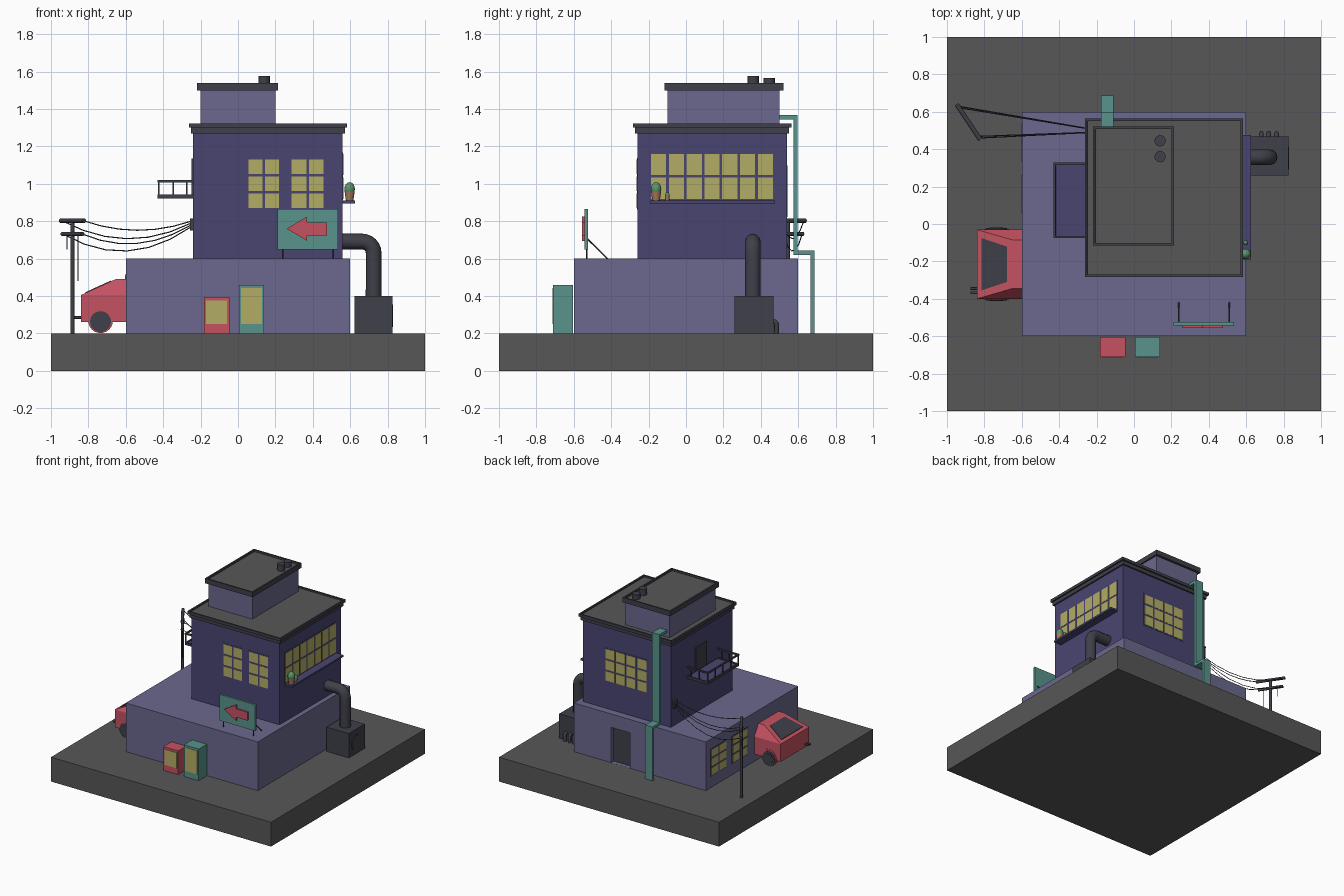
import bpy, bmesh, math
from mathutils import Vector, Matrix

if "Cube" in bpy.data.objects:
    bpy.data.objects.remove(bpy.data.objects["Cube"])

def material(name, rgb):
    m = bpy.data.materials.new(name)
    m.diffuse_color = (*rgb, 1)
    m.use_nodes = True
    m.node_tree.nodes["Principled BSDF"].inputs["Base Color"].default_value = m.diffuse_color
    return m

STONE = material("stone", (.095, .095, .095))
LIGHT = material("light_wall", (.145, .14, .27))
DARK = material("dark_wall", (.066, .06, .165))
METAL = material("dark_metal", (.05, .05, .068))
GLOW = material("yellow_glass", (.45, .42, .13))
TEAL = material("teal", (.1, .29, .26))
RED = material("red", (.56, .085, .12))
CLAY = material("clay", (.38, .19, .1))
GREEN = material("green", (.1, .3, .14))

def finish(name, bm, *mats):
    me = bpy.data.meshes.new(name)
    bmesh.ops.recalc_face_normals(bm, faces=bm.faces)
    bm.to_mesh(me)
    bm.free()
    for m in mats:
        me.materials.append(m)
    ob = bpy.data.objects.new(name, me)
    bpy.context.collection.objects.link(ob)
    return ob

def boxes(name, mat, *bounds):
    """One object made of boxes, each (x0, x1, y0, y1, z0, z1)."""
    bm = bmesh.new()
    for x0, x1, y0, y1, z0, z1 in bounds:
        mx = Matrix.Translation(((x0 + x1) / 2, (y0 + y1) / 2, (z0 + z1) / 2)) @ \
            Matrix.Diagonal((x1 - x0, y1 - y0, z1 - z0, 1))
        bmesh.ops.create_cube(bm, size=1, matrix=mx)
    return finish(name, bm, mat)

def tray(name, b, rim, depth, edge, floor):
    """Slab with a raised rim around a sunken top face."""
    ob = boxes(name, edge, b)
    bm = bmesh.new()
    bm.from_mesh(ob.data)
    top = max(bm.faces, key=lambda f: f.calc_center_median().z)
    bmesh.ops.inset_region(bm, faces=[top], thickness=rim)
    ring = bmesh.ops.inset_region(bm, faces=[top], thickness=.0005)
    for v in top.verts:
        v.co.z -= depth
    top.material_index = 1
    bm.to_mesh(ob.data)
    bm.free()
    ob.data.materials.append(floor)

def cylinder(name, mat, c, r, h, axis='z', r2=None, sides=24):
    bm = bmesh.new()
    rot = {'z': Matrix(), 'x': Matrix.Rotation(math.pi / 2, 4, 'Y'),
           'y': Matrix.Rotation(math.pi / 2, 4, 'X')}[axis]
    bmesh.ops.create_cone(bm, cap_ends=True, segments=sides, radius1=r, radius2=r if r2 is None else r2,
                          depth=h, matrix=Matrix.Translation(c) @ rot)
    ob = finish(name, bm, mat)
    smooth(ob)

def smooth(ob):
    bpy.ops.object.select_all(action='DESELECT')
    ob.select_set(True)
    bpy.context.view_layer.objects.active = ob
    bpy.ops.object.shade_smooth_by_angle(angle=math.radians(40))

def tubes(name, mat, r, paths, res=2):
    cu = bpy.data.curves.new(name, 'CURVE')
    cu.dimensions = '3D'
    cu.bevel_depth, cu.bevel_resolution, cu.use_fill_caps = r, res, True
    for path in paths:
        s = cu.splines.new('POLY')
        s.points.add(len(path) - 1)
        for p, co in zip(s.points, path):
            p.co = (*co, 1)
    cu.materials.append(mat)
    bpy.context.collection.objects.link(bpy.data.objects.new(name, cu))

def hull(name, mat, pts):
    bm = bmesh.new()
    for p in pts:
        bm.verts.new(p)
    bmesh.ops.convex_hull(bm, input=bm.verts)
    bmesh.ops.dissolve_limit(bm, angle_limit=.01, verts=bm.verts, edges=bm.edges)
    return finish(name, bm, mat)

def window(name, axis, wall, side, u0, u1, z0, z1, cols, rows, gap=.014):
    """Grid of glowing panes on a thin dark frame; wall is the plane position."""
    def slab(a, b, c, d, t):
        w = sorted((wall - side * .01, wall + side * t))
        return (*w, a, b, c, d) if axis == 'x' else (a, b, *w, c, d)
    boxes(name + "_frame", DARK, slab(u0 - .008, u1 + .008, z0 - .008, z1 + .008, .002))
    du, dz = (u1 - u0 + gap) / cols, (z1 - z0 + gap) / rows
    boxes(name + "_panes", GLOW, *[
        slab(u0 + i * du, u0 + (i + 1) * du - gap, z0 + j * dz, z0 + (j + 1) * dz - gap, .004)
        for i in range(cols) for j in range(rows)])

# Plinth and three stacked storeys
boxes("plinth", STONE, (-1, 1, -1, 1, 0, .2))
lower = boxes("lower_storey", LIGHT, (-.6, .6, -.6, .6, .2, .6))
boxes("middle_storey", DARK, (-.24, .56, -.26, .54, .6, 1.28))
boxes("top_storey", LIGHT, (-.2, .2, -.1, .5, 1.29, 1.5))
boxes("cornice", METAL, (-.252, .572, -.272, .552, 1.27, 1.303))
tray("middle_roof", (-.263, .583, -.283, .563, 1.3, 1.323), .018, .012, METAL, STONE)
tray("top_roof", (-.22, .213, -.115, .52, 1.5, 1.54), .018, .015, METAL, STONE)
for i, (y, z) in enumerate(((.36, 1.577), (.445, 1.565))):
    cylinder(f"roof_vent_{i}", METAL, (.14, y, (z + 1.51) / 2), .03, z - 1.51)

# Back door recess
cutter = boxes("door_cutter", METAL, (.09, .26, .56, .7, .2005, .49))
mod = lower.modifiers.new("recess", 'BOOLEAN')
mod.operation, mod.object, mod.solver = 'DIFFERENCE', cutter, 'EXACT'
bpy.context.view_layer.objects.active = lower
bpy.ops.object.modifier_apply(modifier="recess")
bpy.data.objects.remove(cutter)
boxes("back_door", METAL, (.09, .26, .555, .568, .2, .49))

# Windows
window("front_window_left", 'y', -.26, -1, .055, .22, .87, 1.13, 2, 3)
window("front_window_right", 'y', -.26, -1, .287, .458, .87, 1.13, 2, 3)
window("right_window", 'x', .56, 1, -.187, .465, .92, 1.16, 7, 2)
window("back_window", 'y', .54, 1, -.02, .35, .83, 1.09, 4, 3)
window("left_window_a", 'x', -.6, -1, .34, .53, .30, .51, 2, 3)
window("left_window_b", 'x', -.6, -1, .065, .255, .30, .51, 2, 3)

# Window shelf with plants
boxes("window_shelf", DARK, (.55, .625, -.19, .475, .895, .91))
cylinder("big_pot", CLAY, (.597, -.16, .935), .02, .05, r2=.027)
cylinder("small_pot", CLAY, (.597, -.1, .922), .01, .024, r2=.013, sides=16)
for name, y, z, r, k in (("big_cactus", -.16, .972, .028, 1.3), ("small_cactus", -.1, .94, .012, 1.2)):
    bm = bmesh.new()
    bmesh.ops.create_uvsphere(bm, u_segments=16, v_segments=10, radius=r,
                              matrix=Matrix.Translation((.597, y, z)) @ Matrix.Diagonal((1, 1, k, 1)))
    smooth(finish(name, bm, GREEN))

# Balcony with door and railing
tray("balcony_floor", (-.43, -.23, -.075, .328, .922, .942), .016, .006, METAL, DARK)
boxes("balcony_door", METAL, (-.248, -.235, .08, .225, .942, 1.135))
rail = [(-.425, y) for y in (-.07, .027, .127, .226, .323)]
rail += [(x, y) for x in (-.345, -.275) for y in (-.07, .323)]
boxes("balcony_posts", METAL, *[(x - .004, x + .004, y - .004, y + .004, .93, 1.012) for x, y in rail])
boxes("balcony_rail", METAL, (-.431, -.419, -.076, .329, 1.008, 1.02),
      *[(-.42, -.235, y - .006, y + .006, 1.008, 1.02) for y in (-.07, .323)])

# Vending machines
for name, mat, x0, x1, top in (("red_vending", RED, -.182, -.046, .395), ("teal_vending", TEAL, .005, .14, .46)):
    boxes(name + "_body", mat, (x0, x1, -.71, -.605, .2, top))
    boxes(name + "_glass", GLOW, (x0 + .012, x1 - .012, -.713, -.7, .25, top - .018))

# Sign with arrow, feet and braces
boxes("sign_board", TEAL, (.21, .535, -.542, -.525, .65, .865))
outline = [(.26, .76), (.37, .825), (.37, .793), (.475, .793), (.475, .724), (.37, .724), (.37, .695)]
bm = bmesh.new()
face = bm.faces.new([bm.verts.new((x, -.54, z)) for x, z in outline])
ext = bmesh.ops.extrude_face_region(bm, geom=[face])
bmesh.ops.translate(bm, vec=(0, -.015, 0), verts=[v for v in ext["geom"] if isinstance(v, bmesh.types.BMVert)])
finish("sign_arrow", bm, RED)
tubes("sign_supports", METAL, .004,
      [p for x in (.24, .51) for p in ([(x, -.53, .6), (x, -.53, .7)], [(x, -.527, .705), (x, -.42, .6)])])

# Generator, fan, exhaust pipe and small rear pipes
boxes("generator", METAL, (.623, .825, .26, .468, .2, .4))
cylinder("generator_fan", METAL, (.826, .355, .295), .06, .008, 'x')
bend = [(.665 + .06 * math.cos(a), .357, .631 + .06 * math.sin(a))
        for a in (math.pi / 2 * i / 6 for i in range(7))]
tubes("exhaust_pipe", METAL, .042, [[(.725, .357, .38)] + bend + [(.54, .357, .691)]], 4)
tubes("small_pipes", METAL, .013,
      [[(x, .455, .262), (x, .475, .262), (x, .484, .252), (x, .484, .2)] for x in (.68, .72, .762)])

# Teal duct down the back
X = (-.176, -.11)
boxes("drain_duct", TEAL, (*X, .495, .596, 1.345, 1.367), (*X, .574, .596, .62, 1.346),
      (*X, .59, .687, .62, .642), (*X, .665, .687, .2, .621))

# Utility pole, crossarms, wires
tubes("pole", METAL, .011, [[(-.885, .545, .2), (-.885, .545, .81)]], 3)
d = Vector((.06, -.09, 0))
arms = [Vector((-.885, .545, z)) for z in (.803, .732)]
tubes("crossarms", METAL, .012, [[a - d * k, a + d * k] for a, k in zip(arms, (1.05, .9))], 3)
end = Vector((-.25, .5, .79))
wires = []
for arm, k, sag, dz in ((0, .95, .05, .01), (0, -.95, .09, 0), (1, .85, .075, -.01), (1, -.85, .11, -.02)):
    a, b = arms[arm] + d * k, end + Vector((0, k * -.012, dz))
    wires.append([a.lerp(b, t / 6) - Vector((0, 0, sag * 4 * t / 6 * (1 - t / 6))) for t in range(7)])
for k, z in ((-.5, .65), (.5, .48)):
    p = arms[1] + d * k
    wires.append([p, (p.x, p.y, z)])
tubes("wires", METAL, .003, wires, 0)
boxes("wire_box", METAL, (-.257, -.235, .48, .52, .75, .815))

# Car half parked inside the wall
cy = -.215
hull("car_body", RED, [(x, cy + s * w, z) for s in (-1, 1) for x, z, w in (
    (-.84, .26, .185), (-.84, .405, .185), (-.59, .26, .185), (-.59, .405, .185),
    (-.65, .492, .13), (-.59, .492, .13))])
hull("car_window", METAL, [(x, cy + s * w, .405 + (x + .84) * .458 + o) for s in (-1, 1)
     for x, w in ((-.815, .14), (-.68, .095)) for o in (-.01, .004)])
for side, s in (("front", -1), ("back", 1)):
    cylinder(f"wheel_arch_{side}", RED, (-.735, cy + s * .17, .268), .066, .036, 'y')
    cylinder(f"wheel_{side}", METAL, (-.735, cy + s * .165, .263), .056, .056, 'y')
    cylinder(f"wheel_hub_{side}", METAL, (-.735, cy + s * .17, .263), .038, .054, 'y')
tubes("car_exhausts", METAL, .007, [[(-.82, y, .285), (-.875, y, .285)] for y in (-.345, -.368)])
